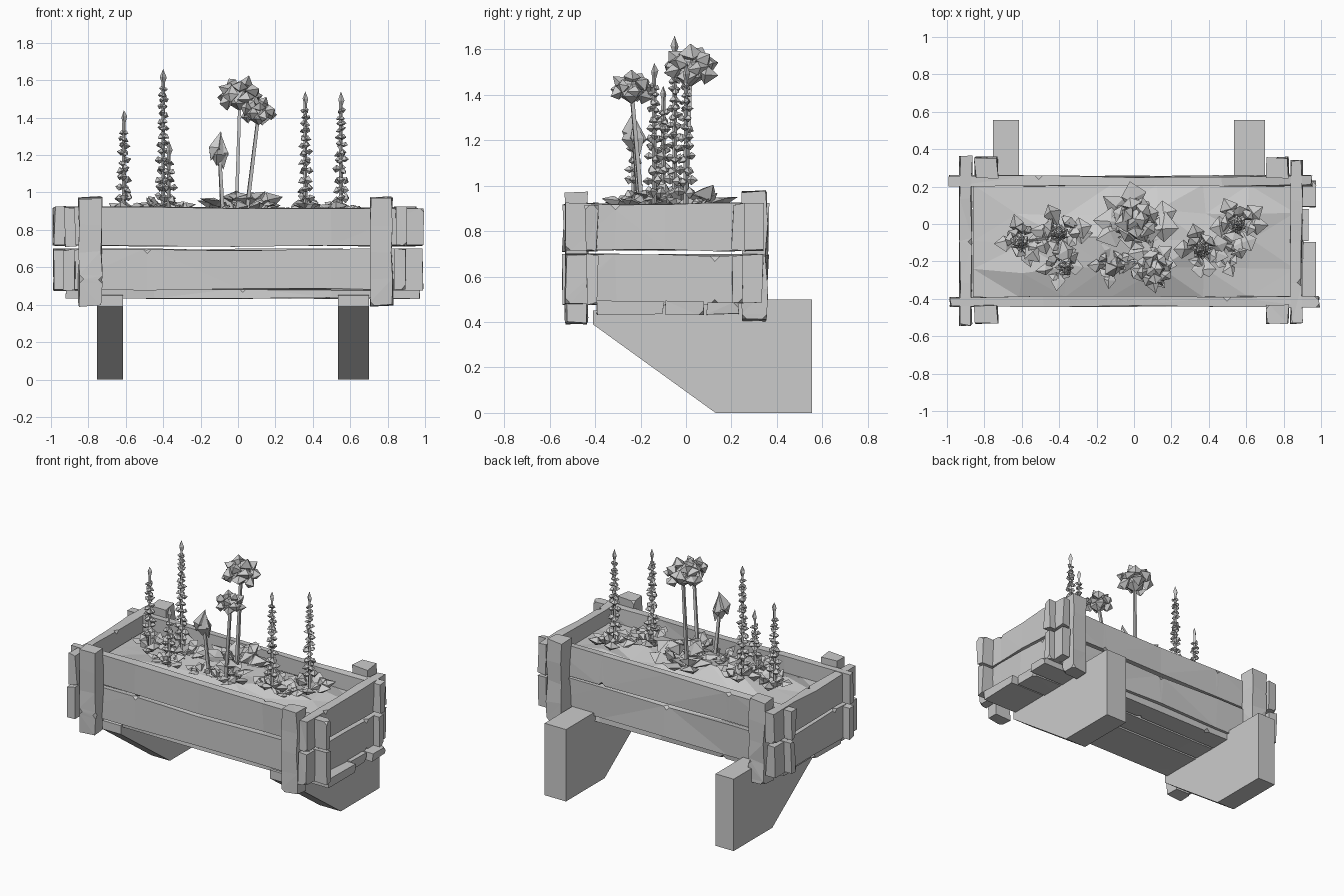
import bpy, bmesh, math, random
from mathutils import Vector, Matrix

random.seed(7)
if "Cube" in bpy.data.objects:
    bpy.data.objects.remove(bpy.data.objects["Cube"])

grey = bpy.data.materials.new("plain grey")
grey.use_nodes = True
grey.diffuse_color = (0.6, 0.6, 0.6, 1)
grey.node_tree.nodes["Principled BSDF"].inputs["Base Color"].default_value = grey.diffuse_color


def finish(name, bm):
    bmesh.ops.recalc_face_normals(bm, faces=bm.faces)
    mesh = bpy.data.meshes.new(name)
    bm.to_mesh(mesh)
    bm.free()
    mesh.materials.append(grey)
    obj = bpy.data.objects.new(name, mesh)
    bpy.context.collection.objects.link(obj)
    return obj


def noise(amount):
    return Vector(random.uniform(-amount, amount) for _ in range(3))


def plank(name, x, y, z, rough=0.007, cuts=3):
    """Rough-hewn board filling the given ranges, with a few chipped edges."""
    bm = bmesh.new()
    size = Vector(b - a for a, b in (x, y, z))
    mid = Vector((a + b) / 2 for a, b in (x, y, z))
    bmesh.ops.create_cube(bm, size=1)
    axis = max(range(3), key=lambda i: size[i])
    long_edges = [e for e in bm.edges
                  if abs(e.verts[0].co[axis] - e.verts[1].co[axis]) > 0.5]
    bmesh.ops.subdivide_edges(bm, edges=long_edges, cuts=cuts)
    for v in bm.verts:
        v.co = Vector(v.co[i] * size[i] for i in range(3)) + mid + noise(rough)
    chips = random.sample([v for v in bm.verts], 3)
    bmesh.ops.bevel(bm, geom=chips, offset=0.022, affect='VERTICES', segments=1)
    bmesh.ops.triangulate(bm, faces=[f for f in bm.faces if len(f.verts) > 4])
    return finish(name, bm)


# Crate walls: boards overlap at the corners
for level, z in (("lower", (0.48, 0.695)), ("upper", (0.715, 0.92))):
    plank(f"front_{level}_board", (-0.98, 0.99), (-0.44, -0.39), z)
    plank(f"back_{level}_board", (-0.99, 0.95), (0.205, 0.255), z)
    plank(f"right_{level}_board", (-0.93, -0.87), (-0.54, 0.36), z)
    plank(f"left_{level}_board", (0.84, 0.90), (-0.53, 0.34), z)

# Crate floor
for i, (x, y) in enumerate((((-0.92, 0.97), (-0.39, -0.10)),
                            ((-0.90, 0.93), (-0.09, 0.08)),
                            ((-0.91, 0.97), (0.09, 0.23)))):
    plank(f"floor_board_{i + 1}", x, y, (0.435, 0.49), 0.005)

# Corner posts
for side, x in (("right", (-0.85, -0.73)), ("left", (0.71, 0.825))):
    plank(f"front_{side}_post", x, (-0.53, -0.435), (0.395, 0.97))
    plank(f"back_{side}_post", x, (0.25, 0.355), (0.41, 0.975))

# Wedge-shaped support brackets
profile = [(-0.41, 0.45), (-0.41, 0.39), (0.13, 0), (0.555, 0), (0.555, 0.50), (0.25, 0.50)]
for side, x0, x1 in (("right", -0.755, -0.615), ("left", 0.535, 0.70)):
    bm = bmesh.new()
    face = bm.faces.new([bm.verts.new((x0, y, z)) for y, z in profile])
    out = bmesh.ops.extrude_face_region(bm, geom=[face])
    bmesh.ops.translate(bm, vec=(x1 - x0, 0, 0),
                        verts=[v for v in out["geom"] if isinstance(v, bmesh.types.BMVert)])
    back_top = [v for v in bm.verts if v.co.y > 0.5 and v.co.z > 0.4 and v.co.x == x0]
    bmesh.ops.bevel(bm, geom=back_top, offset=0.03, affect='VERTICES')
    finish(f"{side}_bracket", bm)

# Soil: uneven mound
bm = bmesh.new()
bmesh.ops.create_grid(bm, x_segments=7, y_segments=4, size=1)
for v in bm.verts:
    u, w = v.co.x, v.co.y
    v.co = Vector((u * 0.86, w * 0.30 - 0.09, 0.81 + 0.07 * (1 - u * u) * (1 - w * w)))
    if abs(u) < 0.99 and abs(w) < 0.99:
        v.co += noise(0.025)
bmesh.ops.triangulate(bm, faces=bm.faces)
finish("soil", bm)


def shard(bm, base, direction, length, width, thick):
    """Pointed faceted chunk used for leaves, florets and petals."""
    d = Vector(direction).normalized()
    side = d.cross(Vector((0, 0, 1)))
    side = side.normalized() if side.length > 0.01 else Vector((1, 0, 0))
    up = side.cross(d)
    base = Vector(base)
    ring_at = base + d * length * random.uniform(0.45, 0.65)
    ends = [bm.verts.new(base), bm.verts.new(base + d * length)]
    ring = [bm.verts.new(ring_at + offset + noise(width * 0.12)) for offset in
            (side * width / 2, up * thick / 2, -side * width / 2, -up * thick / 2)]
    for i in range(4):
        for end in ends:
            bm.faces.new((end, ring[i], ring[(i + 1) % 4]))


def stem(bm, a, b, r):
    a, b = Vector(a), Vector(b)
    turn = (b - a).to_track_quat('Z', 'Y').to_matrix().to_4x4()
    bmesh.ops.create_cone(bm, cap_ends=True, segments=4, radius1=r, radius2=r * 0.8,
                          depth=(b - a).length,
                          matrix=Matrix.Translation((a + b) / 2) @ turn)


def tuft(name, x, y, radius, count, height):
    """Rosette of broad folded leaves in two tiers."""
    bm = bmesh.new()
    for i in range(count):
        a = i * 2.4 + random.uniform(-0.3, 0.3)
        inner = i % 2
        d = Vector((math.cos(a), math.sin(a), 0.9 if inner else 0.25))
        reach = radius * (0.4 if inner else 0.62)
        start = Vector((x, y, 0.87)) + Vector((d.x, d.y, 0)) * radius * 0.22
        start.z += height * random.uniform(0, 0.45)
        shard(bm, start, d, reach * 1.3, radius * 0.62, radius * 0.3)
    finish(name, bm)


def spike(name, x, y, top):
    """Tall stalk with tiers of florets shrinking to a pointed tip."""
    bm = bmesh.new()
    stem(bm, (x, y, 0.85), (x, y, top - 0.05), 0.011)
    z = 0.97
    turn = random.random() * 6
    while z < top - 0.09:
        t = (z - 0.97) / (top - 0.97)
        size = 0.064 - 0.034 * t
        for k in range(3):
            a = turn + k * math.tau / 3
            shard(bm, (x - math.cos(a) * 0.008, y - math.sin(a) * 0.008, z),
                  (math.cos(a), math.sin(a), random.uniform(-0.5, 0.3)),
                  size, size * 0.8, size * 0.7)
        z += size * 0.85
        turn += 0.9
    shard(bm, (x, y, top - 0.10), (0, 0, 1), 0.10, 0.035, 0.035)
    finish(name, bm)


def bloom(name, foot, head, radius, petals):
    """Round head of chunky petals on a thin stem."""
    bm = bmesh.new()
    head = Vector(head)
    stem(bm, foot, head, 0.014)
    bmesh.ops.create_icosphere(bm, subdivisions=1, radius=radius * 0.6,
                               matrix=Matrix.Translation(head))
    for i in range(petals):
        h = 1 - 1.5 * (i + 0.5) / petals
        a = i * 2.4
        r = math.sqrt(1 - h * h)
        d = Vector((r * math.cos(a), r * math.sin(a), h * 0.8))
        shard(bm, head + d * radius * 0.25, d, radius * 0.8, radius * 0.8, radius * 0.65)
    finish(name, bm)


# Leaf rosettes: x, y, radius, leaf count, height
for i, args in enumerate(((-0.60, -0.09, 0.15, 12, 0.07), (-0.39, -0.05, 0.17, 14, 0.16),
                          (-0.40, -0.23, 0.13, 10, 0.08), (0.01, 0.0, 0.23, 16, 0.14),
                          (0.06, -0.21, 0.17, 12, 0.10), (-0.12, -0.22, 0.13, 9, 0.08),
                          (0.36, -0.14, 0.15, 12, 0.10), (0.56, 0.0, 0.16, 13, 0.06),
                          (0.49, -0.17, 0.12, 8, 0.04))):
    tuft(f"leaves_{i + 1}", *args)

# Flower spikes
for i, args in enumerate(((-0.61, -0.10, 1.44), (-0.40, -0.05, 1.66), (-0.37, -0.23, 1.28),
                          (0.36, -0.14, 1.54), (0.55, 0.0, 1.54))):
    spike(f"flower_spike_{i + 1}", *args)

# Round blooms and a drooping bud
bloom("tall_bloom", (-0.01, 0.0, 0.85), (0.01, 0.02, 1.51), 0.125, 14)
bloom("low_bloom", (0.04, -0.19, 0.85), (0.11, -0.24, 1.42), 0.10, 12)
bm = bmesh.new()
stem(bm, (-0.08, -0.20, 0.85), (-0.10, -0.23, 1.22), 0.014)
for i in range(3):
    shard(bm, (-0.09, -0.23, 1.33 - i * 0.02), (-0.25 + i * 0.15, -0.1 + i * 0.1, -0.7), 0.17, 0.10, 0.09)
finish("bud", bm)
